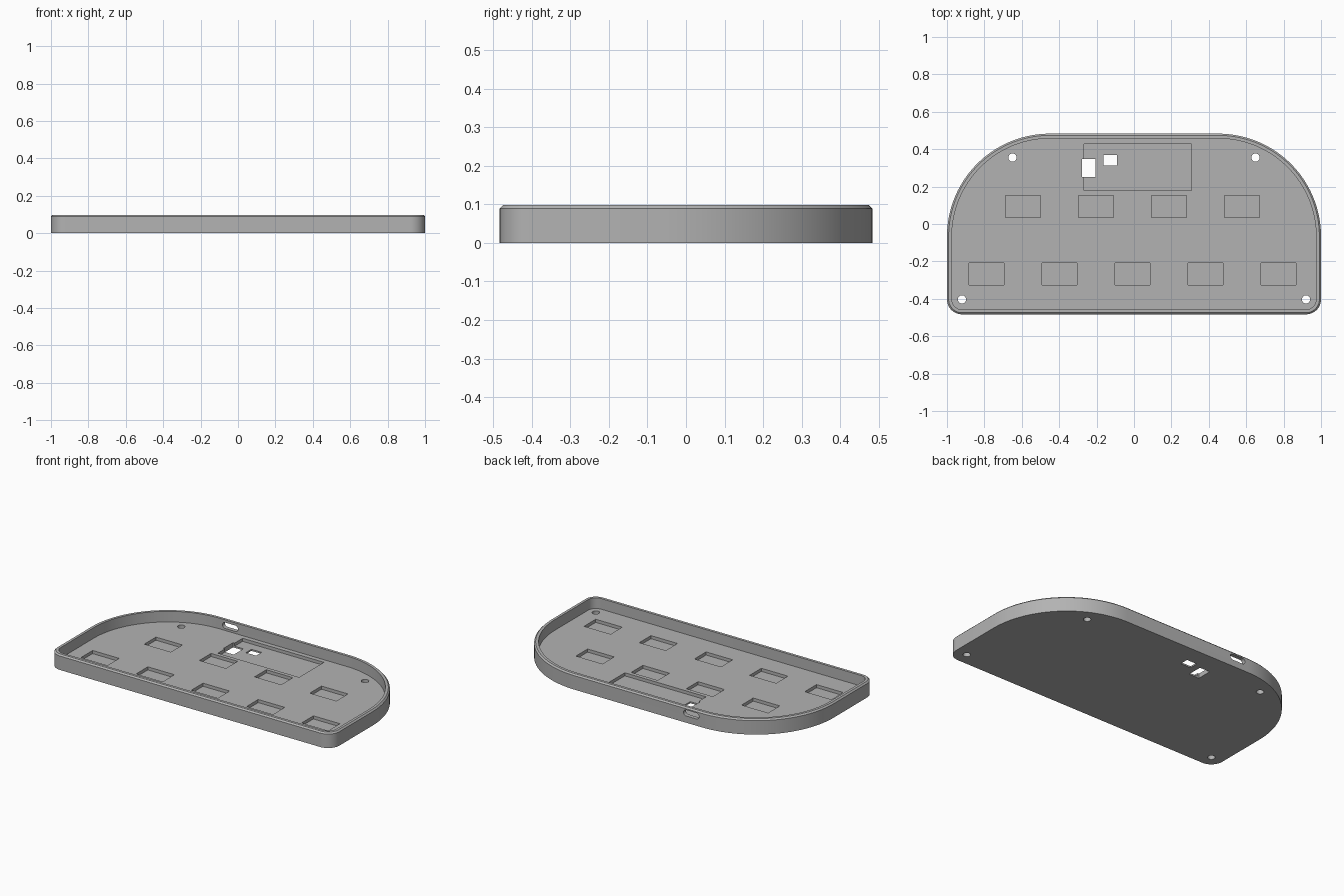
import bpy, bmesh
from math import sin, cos, pi
from mathutils import Matrix

cube = bpy.data.objects.get("Cube")
if cube:
    bpy.data.objects.remove(cube, do_unlink=True)

HX, HY, HEIGHT = 1.0, 0.483, 0.098
FLOOR, POCKET, WALL, CHAMFER = 0.03, 0.01, 0.026, 0.009
BIG_R, SMALL_R = 0.55, 0.08

grey = bpy.data.materials.new("matte_grey")
grey.use_nodes = True
colour = (0.45, 0.45, 0.45, 1)
grey.diffuse_color = colour
grey.node_tree.nodes["Principled BSDF"].inputs["Base Color"].default_value = colour


def outline(inset):
    """Plan shape: wide round corners at the back, tight ones at the front."""
    pts = []
    for sx, sy, r, n, start in ((1, 1, BIG_R, 40, 0), (-1, 1, BIG_R, 40, 1),
                                (-1, -1, SMALL_R, 12, 2), (1, -1, SMALL_R, 12, 3)):
        cx, cy = sx * (HX - r), sy * (HY - r)
        for i in range(n + 1):
            a = (start + i / n) * pi / 2
            pts.append((cx + (r - inset) * cos(a), cy + (r - inset) * sin(a)))
    return pts


def make_object(name, bm):
    bmesh.ops.recalc_face_normals(bm, faces=bm.faces[:])
    mesh = bpy.data.meshes.new(name)
    bm.to_mesh(mesh)
    bm.free()
    mesh.materials.append(grey)
    obj = bpy.data.objects.new(name, mesh)
    bpy.context.collection.objects.link(obj)
    return obj


def add_box(bm, x0, x1, y0, y1, z0, z1):
    size = Matrix.Diagonal((x1 - x0, y1 - y0, z1 - z0, 1))
    centre = Matrix.Translation(((x0 + x1) / 2, (y0 + y1) / 2, (z0 + z1) / 2))
    bmesh.ops.create_cube(bm, size=1, matrix=centre @ size)


# Tray: rings run up the outside, over the chamfered rim and down to the floor
bm = bmesh.new()
rings = []
for inset, z in ((0, 0), (0, HEIGHT - CHAMFER), (CHAMFER, HEIGHT),
                 (WALL, HEIGHT), (WALL, FLOOR)):
    rings.append([bm.verts.new((x, y, z)) for x, y in outline(inset)])
for low, high in zip(rings, rings[1:]):
    for i in range(len(low)):
        j = (i + 1) % len(low)
        bm.faces.new((low[i], low[j], high[j], high[i]))
bm.faces.new(rings[0])
bm.faces.new(rings[-1])
tray = make_object("tray_case", bm)

# Shallow pockets: five in the front row, four behind, one wide board recess
bm = bmesh.new()
PITCH = 0.3905
for count, first, y in ((5, -0.789, -0.267), (4, -0.594, 0.094)):
    for i in range(count):
        x = first + i * PITCH
        add_box(bm, x - 0.094, x + 0.094, y - 0.059, y + 0.059, POCKET, 0.06)
add_box(bm, -0.267, 0.308, 0.178, 0.428, POCKET, 0.06)
pockets = make_object("pocket_cutter", bm)

# Through openings: two rectangles, four screw holes, rounded port in back wall
bm = bmesh.new()
add_box(bm, -0.278, -0.205, 0.25, 0.347, -0.05, 0.06)
add_box(bm, -0.163, -0.09, 0.312, 0.368, -0.05, 0.06)
for side in (-1, 1):
    for x, y in ((0.65, 0.355), (0.92, -0.403)):
        bmesh.ops.create_cone(bm, cap_ends=True, segments=32, radius1=0.022, radius2=0.022,
                              depth=0.2, matrix=Matrix.Translation((side * x, y, 0)))
port_r, half = 0.019, 0.036
front, back = [], []
for i in range(34):
    end = 1 if i < 17 else -1
    a = (i if i < 17 else i - 1) * pi / 16 - pi / 2
    x, z = -0.375 + end * half + port_r * cos(a), 0.062 + port_r * sin(a)
    front.append(bm.verts.new((x, 0.44, z)))
    back.append(bm.verts.new((x, 0.52, z)))
for i in range(34):
    j = (i + 1) % 34
    bm.faces.new((front[i], front[j], back[j], back[i]))
bm.faces.new(front)
bm.faces.new(back)
openings = make_object("opening_cutter", bm)

# Cut everything, then tidy up and shade
bpy.ops.object.select_all(action="DESELECT")
bpy.context.view_layer.objects.active = tray
tray.select_set(True)
for cutter in (pockets, openings):
    cutter.hide_render = True
    mod = tray.modifiers.new(cutter.name, "BOOLEAN")
    mod.operation = "DIFFERENCE"
    mod.solver = "EXACT"
    mod.object = cutter
    bpy.ops.object.modifier_apply(modifier=mod.name)
    bpy.data.objects.remove(cutter, do_unlink=True)
bpy.ops.object.shade_smooth_by_angle(angle=pi / 6)
